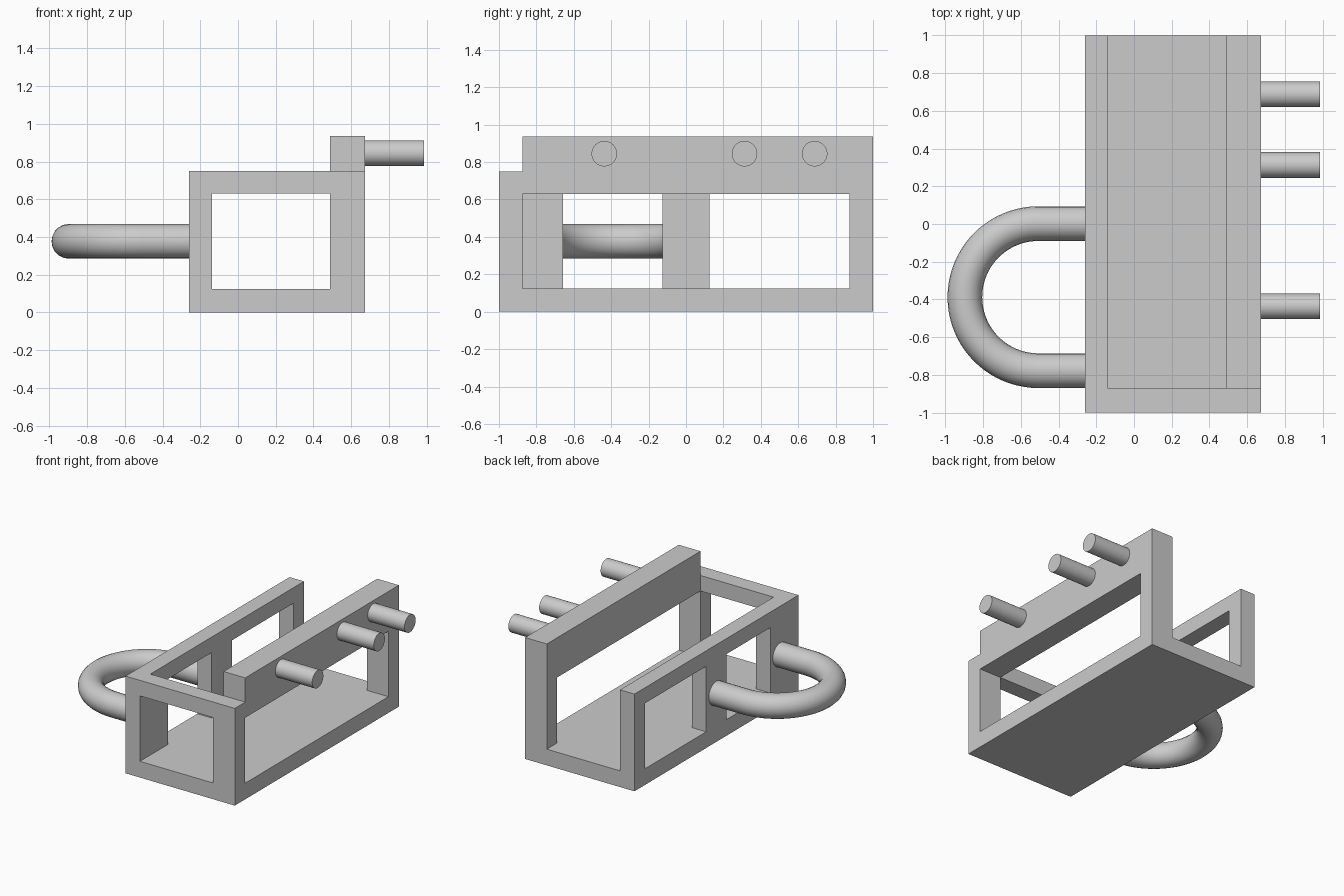
import bpy
import math
from mathutils import Vector

cube = bpy.data.objects.get("Cube")
if cube:
    bpy.data.objects.remove(cube, do_unlink=True)

grey = bpy.data.materials.new("light grey")
grey.use_nodes = True
grey.diffuse_color = (0.6, 0.6, 0.6, 1)
grey.node_tree.nodes["Principled BSDF"].inputs["Base Color"].default_value = (0.6, 0.6, 0.6, 1)


def box(name, x, y, z):
    """Box from (min, max) ranges on each axis."""
    lo, hi = Vector((x[0], y[0], z[0])), Vector((x[1], y[1], z[1]))
    bpy.ops.mesh.primitive_cube_add(size=1)
    ob = bpy.context.object
    ob.name = name
    for v in ob.data.vertices:
        v.co = (lo + hi) / 2 + v.co * (hi - lo)
    ob.data.materials.append(grey)
    return ob


def boolean(target, other, operation):
    mod = target.modifiers.new("cut", "BOOLEAN")
    mod.operation = operation
    mod.solver = "EXACT"
    mod.object = other
    bpy.context.view_layer.objects.active = target
    bpy.ops.object.modifier_apply(modifier=mod.name)
    bpy.data.objects.remove(other, do_unlink=True)


# Main dimensions
LEFT, RIGHT = -0.26, 0.673
IN_LEFT, IN_RIGHT = -0.137, 0.488
FRONT = -0.873
FLOOR, LINTEL, TOP, RAIL_TOP = 0.125, 0.63, 0.75, 0.937
WINDOW = (FLOOR, LINTEL)

# Open frame: solid block, hollowed out, with windows cut through the walls
frame = box("frame", (LEFT, RIGHT), (-1, 1), (0, RAIL_TOP))
cuts = [
    ("trough", (IN_LEFT, IN_RIGHT), (FRONT, 1.2), (FLOOR, 1.2)),
    ("low_wall_top", (-0.5, IN_RIGHT), (-1.2, 1.2), (TOP, 1.3)),
    ("rail_notch", (-0.6, 0.9), (-1.3, FRONT), (TOP, 1.4)),
    ("front_window", (IN_LEFT, IN_RIGHT), (-1.2, -0.7), WINDOW),
    ("rail_side_window", (0.4, 0.9), (FRONT, 0.873), WINDOW),
    ("handle_side_window", (-0.5, 0), (-0.657, -0.125), WINDOW),
    ("rear_window", (-0.5, 0), (0.125, 0.873), WINDOW),
]
for cut in cuts:
    boolean(frame, box(*cut), "DIFFERENCE")

# Three round pegs on the raised rail
for i, y in enumerate((-0.437, 0.313, 0.688)):
    bpy.ops.mesh.primitive_cylinder_add(
        vertices=48, radius=0.068, depth=0.335,
        location=(0.8195, y, 0.845), rotation=(0, math.pi / 2, 0))
    peg = bpy.context.object
    peg.name = f"peg_{i + 1}"
    peg.data.materials.append(grey)
    bpy.ops.object.shade_smooth_by_angle(angle=math.radians(40))

# U-shaped round handle: two straight legs joined by a half circle
BEND_X, MID_Y, BEND_R, HANDLE_Z = -0.507, -0.388, 0.39, 0.377
STEPS = 40
path = [(-0.25, MID_Y + BEND_R)]
for i in range(STEPS + 1):
    a = math.pi / 2 + math.pi * i / STEPS
    path.append((BEND_X + BEND_R * math.cos(a), MID_Y + BEND_R * math.sin(a)))
path.append((-0.25, MID_Y - BEND_R))

curve = bpy.data.curves.new("handle", "CURVE")
curve.dimensions = "3D"
curve.bevel_depth = 0.092
curve.bevel_resolution = 8
curve.use_fill_caps = True
spline = curve.splines.new("POLY")
spline.points.add(len(path) - 1)
for point, (x, y) in zip(spline.points, path):
    point.co = (x, y, HANDLE_Z, 1)
curve.materials.append(grey)
handle = bpy.data.objects.new("handle", curve)
bpy.context.collection.objects.link(handle)
bpy.ops.object.select_all(action="DESELECT")
handle.select_set(True)
bpy.context.view_layer.objects.active = handle
bpy.ops.object.convert(target="MESH")
bpy.ops.object.shade_smooth_by_angle(angle=math.radians(40))
